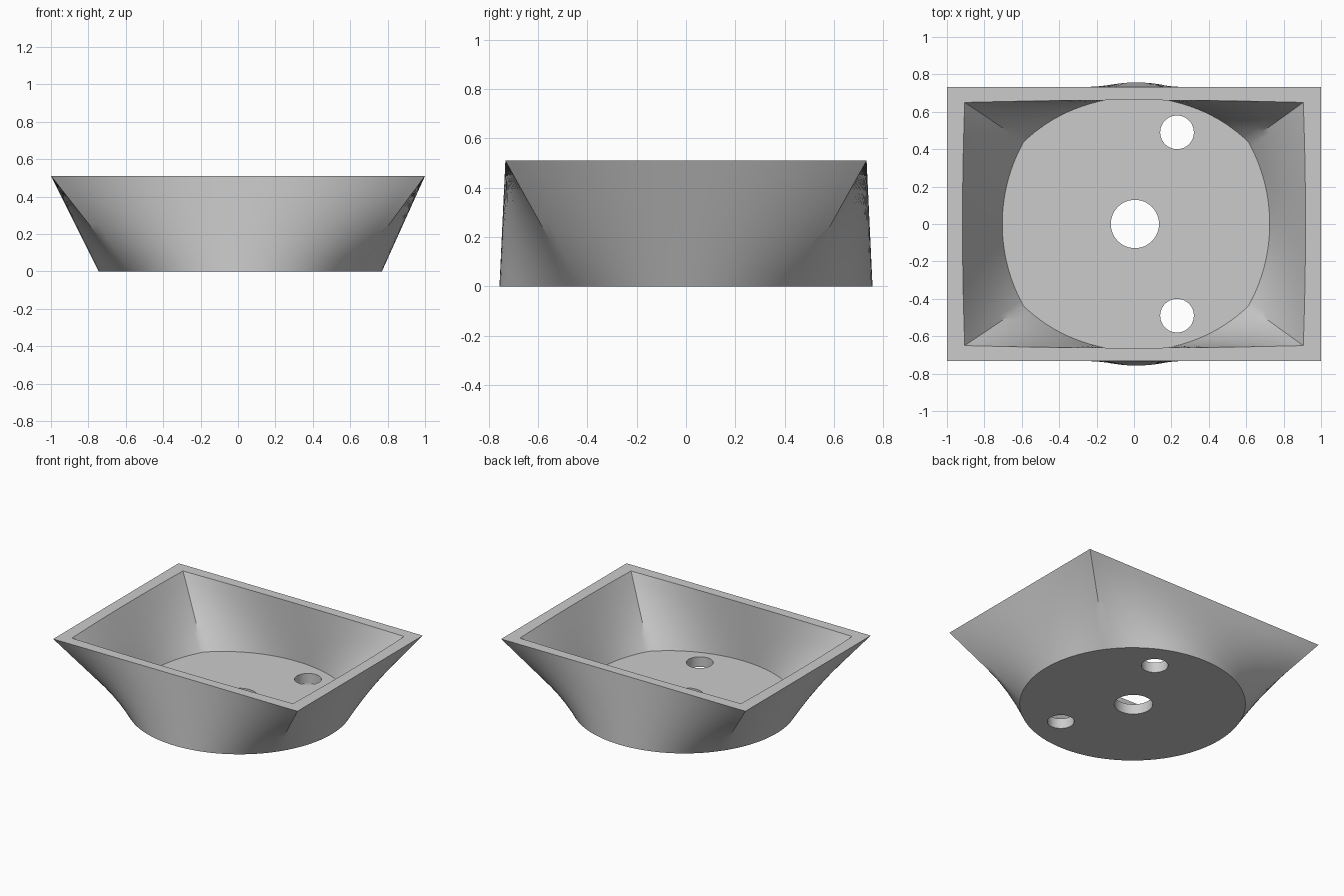
import bpy
import bmesh
import math

default_cube = bpy.data.objects.get("Cube")
if default_cube:
    bpy.data.objects.remove(default_cube)

HEIGHT = 0.51
FLOOR = 0.075
COLUMNS = 32   # steps along each of the four sides
ROWS = 8       # steps up the wall
CORNER = math.atan2(0.733, 1.0)


def section(t, radius, half_x, half_y, bow):
    """Cross-section of the wall: round at t=0, rectangular at t=1."""
    corners = [(half_x, -half_y), (half_x, half_y), (-half_x, half_y), (-half_x, -half_y)]
    angles = [-CORNER, CORNER, math.pi - CORNER, math.pi + CORNER, 2 * math.pi - CORNER]
    points = []
    for side in range(4):
        (ax, ay), (bx, by) = corners[side], corners[(side + 1) % 4]
        for i in range(COLUMNS):
            f = i / COLUMNS
            a = angles[side] + (angles[side + 1] - angles[side]) * f
            push = bow * 4 * f * (1 - f)
            rx = ax + (bx - ax) * f + push * math.cos(side * math.pi / 2)
            ry = ay + (by - ay) * f + push * math.sin(side * math.pi / 2)
            cx, cy = 0.0125 + radius * math.cos(a), radius * math.sin(a)
            points.append((cx + (rx - cx) * t, cy + (ry - cy) * t, HEIGHT * t))
    return points


# Closed shell: outer wall going up, rim, inner wall going down to the floor
start = FLOOR / HEIGHT
rings = [section(r / ROWS, 0.757, 1.0, 0.733, 0) for r in range(ROWS + 1)]
rings += [section(1 - (1 - start) * r / ROWS, 0.68, 0.905, 0.65, 0.012) for r in range(ROWS + 1)]

bm = bmesh.new()
loops = [[bm.verts.new(p) for p in ring] for ring in rings]
for low, high in zip(loops, loops[1:]):
    for i in range(len(low)):
        j = (i + 1) % len(low)
        bm.faces.new((low[i], low[j], high[j], high[i]))
bm.faces.new(list(reversed(loops[0])))
bm.faces.new(loops[-1])
bmesh.ops.recalc_face_normals(bm, faces=bm.faces)
mesh = bpy.data.meshes.new("basin")
bm.to_mesh(mesh)
bm.free()
basin = bpy.data.objects.new("basin", mesh)
bpy.context.collection.objects.link(basin)

# Grey material
grey = bpy.data.materials.new("plain grey")
grey.use_nodes = True
colour = (0.6, 0.6, 0.6, 1)
grey.diffuse_color = colour
grey.node_tree.nodes["Principled BSDF"].inputs["Base Color"].default_value = colour
mesh.materials.append(grey)

# Drain hole and two smaller holes through the floor
for x, y, radius in [(0.005, 0, 0.129), (0.23, 0.49, 0.09), (0.23, -0.49, 0.09)]:
    bpy.ops.mesh.primitive_cylinder_add(vertices=48, radius=radius, depth=0.3,
                                        location=(x, y, FLOOR / 2))
    cutter = bpy.context.object
    cutter.name = "hole_cutter"
    cutter.hide_render = True
    cutter.data.materials.append(grey)
    cut = basin.modifiers.new("hole", "BOOLEAN")
    cut.operation = "DIFFERENCE"
    cut.solver = "EXACT"
    cut.object = cutter
    bpy.context.view_layer.objects.active = basin
    bpy.ops.object.modifier_apply(modifier=cut.name)
    bpy.data.objects.remove(cutter)

# Smooth walls with crisp rim, corners and floor edges
bpy.ops.object.select_all(action="DESELECT")
basin.select_set(True)
bpy.context.view_layer.objects.active = basin
bpy.ops.object.shade_smooth_by_angle(angle=math.radians(30))
